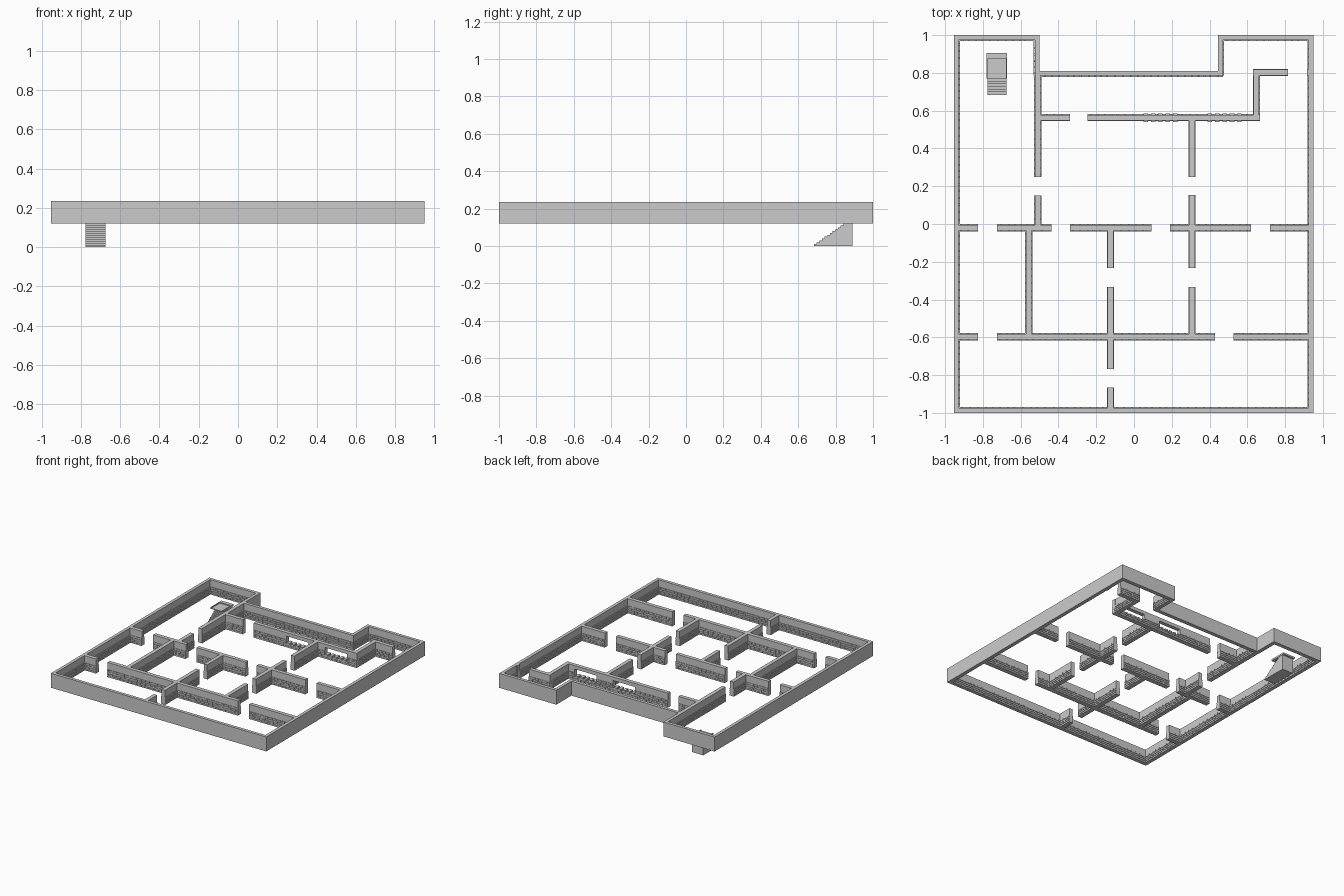
import bpy, bmesh, random

if "Cube" in bpy.data.objects:
    bpy.data.objects.remove(bpy.data.objects["Cube"])

random.seed(4)
Z0, Z1 = 0.12, 0.235          # bottom and top of walls
CORE, BRICK = 0.015, 0.019    # half thickness of plain wall / brick base
ROWS, ROW_H = 4, 0.0155       # brick courses on the lower half


def box(bm, x0, x1, y0, y1, z0, z1):
    p = [bm.verts.new((x, y, z)) for z in (z0, z1)
         for x, y in ((x0, y0), (x1, y0), (x1, y1), (x0, y1))]
    for f in ((3, 2, 1, 0), (4, 5, 6, 7), (0, 1, 5, 4),
              (1, 2, 6, 5), (2, 3, 7, 6), (3, 0, 4, 7)):
        bm.faces.new([p[i] for i in f])


def finish(bm, name):
    bmesh.ops.recalc_face_normals(bm, faces=bm.faces)
    me = bpy.data.meshes.new(name)
    bm.to_mesh(me)
    bm.free()
    ob = bpy.data.objects.new(name, me)
    bpy.context.collection.objects.link(ob)
    return ob


def along(bm, axis, a0, a1, c0, c1, z0, z1):
    if axis == 'x':
        box(bm, a0, a1, c0, c1, z0, z1)
    else:
        box(bm, c0, c1, a0, a1, z0, z1)


def bricks(bm, axis, a0, a1, c0, c1, rows=ROWS):
    # staggered courses of stones with thin joints
    for r in range(rows):
        a = a0
        n = 0
        while a < a1 - 0.001:
            w = random.uniform(0.03, 0.045) * (0.5 if n == 0 and r % 2 else 1)
            b = a + w
            if a1 - b < 0.015:
                b = a1
            along(bm, axis, a, b - (0.003 if b < a1 else 0), c0, c1,
                  Z0 + r * ROW_H, Z0 + (r + 1) * ROW_H - 0.003)
            a = b
            n += 1


# outer wall ring
outer = [(-.953, -1), (.95, -1), (.95, 1), (.445, 1), (.445, .81),
         (-.5, .81), (-.5, 1), (-.953, 1)]
T = 0.025
inner = [(-.953 + T, -1 + T), (.95 - T, -1 + T), (.95 - T, 1 - T), (.445 + T, 1 - T),
         (.445 + T, .81 - T), (-.5 - T, .81 - T), (-.5 - T, 1 - T), (-.953 + T, 1 - T)]
bm = bmesh.new()
loops = [[bm.verts.new((x, y, z)) for x, y in ring]
         for ring, z in ((outer, Z0), (outer, Z1), (inner, Z1), (inner, Z0))]
for k in range(4):
    A, B = loops[k], loops[(k + 1) % 4]
    for i in range(8):
        j = (i + 1) % 8
        bm.faces.new((A[i], A[j], B[j], B[i]))
finish(bm, "outer_wall")

# brick base on the inner side of the outer wall
bm = bmesh.new()
D = 0.006
for i in range(8):
    (x0, y0), (x1, y1) = inner[i], inner[(i + 1) % 8]
    if abs(y0 - y1) < 1e-6:
        s = 1 if x1 > x0 else -1
        bricks(bm, 'x', min(x0, x1), max(x0, x1), min(y0, y0 + s * D), max(y0, y0 + s * D))
    else:
        s = -1 if y1 > y0 else 1
        bricks(bm, 'y', min(y0, y1), max(y0, y1), min(x0, x0 + s * D), max(x0, x0 + s * D))
finish(bm, "outer_wall_bricks")

# inner walls: direction, centre line, spans between door openings
walls = [
    ('x', -.02, [(-.935, -.825), (-.725, -.437), (-.34, .093), (.19, .62), (.72, .935)]),
    ('x', -.597, [(-.935, -.825), (-.725, .43), (.527, .935)]),
    ('x', .563, [(-.51, -.34), (-.245, .045), (.24, .384), (.58, .666)]),
    ('x', .802, [(.63, .815), (.915, .935)]),
    ('y', -.51, [(.25, .80), (-.02, .15)]),
    ('y', -.557, [(-.597, -.02)]),
    ('y', -.124, [(-.233, -.02), (-.767, -.333), (-.985, -.865)]),
    ('y', .307, [(.25, .563), (-.233, .153), (-.597, -.333)]),
    ('y', .648, [(.563, .802)]),
]
core, base = bmesh.new(), bmesh.new()
for axis, c, spans in walls:
    for a0, a1 in spans:
        along(core, axis, a0, a1, c - CORE, c + CORE, Z0, Z1)
        bricks(base, axis, a0, a1, c - BRICK, c + BRICK)

# two windows: low wall, lintel and a jagged stone sill
sill = bmesh.new()
for x0, x1 in ((.045, .24), (.384, .58)):
    box(core, x0, x1, .563 - CORE, .563 + CORE, Z0, .147)
    box(core, x0, x1, .563 - CORE, .563 + CORE, .207, Z1)
    bricks(base, 'x', x0, x1, .563 - BRICK, .563 + BRICK, 2)
    n = 5
    w = (x1 - x0) / n
    for i in range(n):
        box(sill, x0 + i * w + .005, x0 + (i + 1) * w - .01,
            .563 - .022, .563 + .022, .145, .158)
finish(core, "inner_walls")
finish(base, "inner_wall_bricks")
finish(sill, "window_sill_stones")

# staircase: one stepped profile extruded across its width
N, y0, y1 = 12, .684, .855
prof = [(y0, 0)]
for i in range(N):
    z = (i + 1) * .12 / N
    prof += [(y0 + i * (y1 - y0) / N, z), (y0 + (i + 1) * (y1 - y0) / N, z)]
prof += [(.89, .12), (.89, 0)]
bm = bmesh.new()
f = bm.faces.new([bm.verts.new((-.775, y, z)) for y, z in prof])
r = bmesh.ops.extrude_face_region(bm, geom=[f])
bmesh.ops.translate(bm, vec=(.1, 0, 0),
                    verts=[v for v in r['geom'] if isinstance(v, bmesh.types.BMVert)])
finish(bm, "staircase")

# landing plate with raised rim
bm = bmesh.new()
box(bm, -.78, -.672, .77, .905, .12, .126)
box(bm, -.78, -.774, .77, .905, .126, .134)
box(bm, -.678, -.672, .77, .905, .126, .134)
box(bm, -.774, -.678, .875, .905, .126, .134)
finish(bm, "stair_landing")
